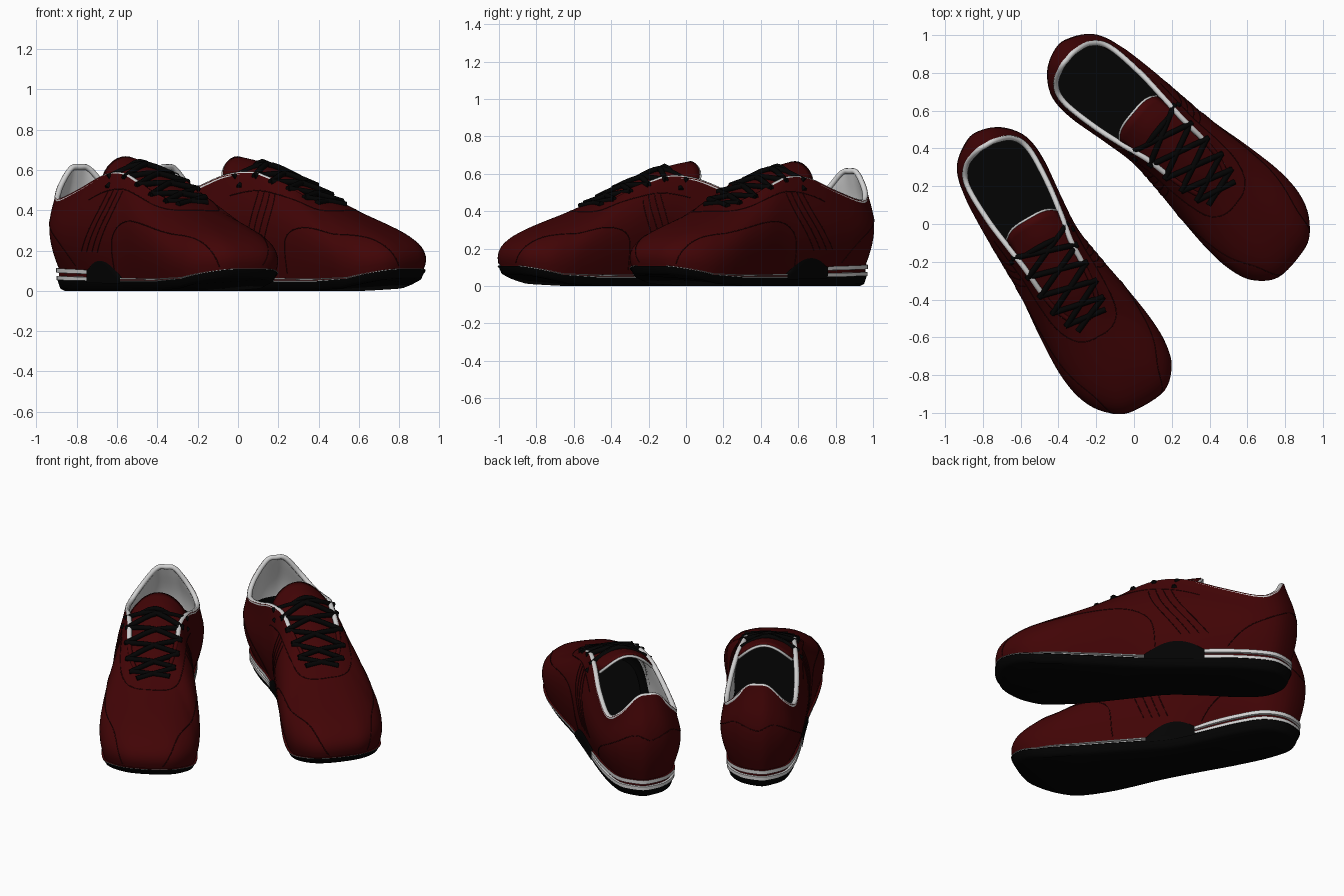
import bpy, bmesh, math
from mathutils import Vector, Matrix

if "Cube" in bpy.data.objects:
    bpy.data.objects.remove(bpy.data.objects["Cube"])


def material(name, rgb):
    m = bpy.data.materials.new(name)
    m.use_nodes = True
    m.diffuse_color = (*rgb, 1)
    m.node_tree.nodes["Principled BSDF"].inputs["Base Color"].default_value = (*rgb, 1)
    return m


RED = material("dark red leather", (0.053, 0.0012, 0.0017))
SEAM = material("seam red", (0.025, 0.001, 0.0015))
WHITE = material("white lining", (0.64, 0.64, 0.64))
BLACK = material("black rubber", (0.001, 0.001, 0.001))

# Stations around the shoe: outline (x, u), then rim of the opening (x, u, z).
# u runs from heel to toe, positive x is the inner side of the foot.
KEYS = [
    (0, -.845, 0, -.775, .622), (.12, -.8, .062, -.77, .61), (.205, -.68, .152, -.73, .51),
    (.215, -.5, .2, -.63, .455), (.195, -.3, .197, -.43, .505), (.188, -.12, .175, -.25, .57),
    (.222, .06, .15, -.1, .585), (.265, .27, .145, .02, .555), (.298, .47, .135, .14, .515),
    (.305, .62, .115, .24, .465), (.275, .745, .08, .29, .443), (.175, .842, .04, .31, .435),
    (0, .857, 0, .315, .435), (-.115, .825, -.045, .305, .437), (-.22, .71, -.09, .265, .45),
    (-.265, .54, -.13, .17, .485), (-.262, .31, -.15, .05, .54), (-.24, .06, -.16, -.08, .58),
    (-.235, -.16, -.18, -.23, .57), (-.235, -.37, -.203, -.42, .505), (-.222, -.58, -.205, -.63, .455),
    (-.18, -.74, -.152, -.73, .51), (-.08, -.83, -.062, -.77, .61)]
N = len(KEYS)
RING = [i / 5 for i in range(N * 5)]


def blend(pts, k, closed):
    """Smooth curve through pts at position k."""
    n = len(pts)
    i = math.floor(k)
    f = k - i
    p = [pts[j % n if closed else max(0, min(n - 1, j))] for j in range(i - 1, i + 3)]
    return [b + f / 2 * (c - a + f * (2 * a - 5 * b + 4 * c - d + f * (3 * (b - c) + d - a)))
            for a, b, c, d in zip(*p)]


def ramp(u, pts):
    """Straight-line lookup in a table sorted by u."""
    if u <= pts[0][0]:
        return pts[0][1]
    for (a, p), (b, q) in zip(pts, pts[1:]):
        if u <= b:
            return p + (q - p) * (u - a) / (b - a)
    return pts[-1][1]


def sole_bottom(u):
    return ramp(u, [(.35, 0), (.6, .012), (.85, .06)])


def rubber_top(u):
    return ramp(u, [(-.85, .055), (-.35, .05), (0, .045), (.4, .045), (.65, .06), (.85, .107)])


def sole_top(u):
    return ramp(u, [(-.85, .115), (-.35, .105), (-.05, .065), (.4, .06), (.65, .068), (.85, .11)])


def tongue_height(u):
    return ramp(u, [(-.31, .66), (-.2, .64), (-.035, .578), (.14, .505), (.32, .41)])


def outline(k):
    """Outline point, its outward direction and the rim point."""
    x, u, rx, ru, rz = blend(KEYS, k, True)
    c = Vector((x, u, 0))
    n = (c - Vector((0, max(-.6, min(.55, u)), 0))).normalized()
    return c, n, Vector((rx, ru, rz))


def tuck(u):
    """How far the sole sits in under the upper."""
    return ramp(u, [(-.85, .02), (.3, .01), (.85, 0)])


def skin(k, t):
    """Point on the upper: t = 0 at the sole, t = 1 at the rim."""
    c, n, r = outline(k)
    z0 = sole_top(c.y)
    h = r.z - z0
    p0 = c - n * (.02 + tuck(c.y))
    p1 = c + n * .05
    p2 = r + (c - r) * .55
    p0.z = z0
    p1.z = z0 + h * ramp(c.y, [(.2, .55), (.65, .48)])
    p2.z = r.z - h * ramp(c.y, [(.2, .28), (.65, .35)])
    s = 1 - t
    return p0 * s**3 + p1 * (3 * s * s * t) + p2 * (3 * s * t * t) + r * t**3


def inset(k, d, height):
    c, n, _ = outline(k)
    p = c - n * (d + tuck(c.y))
    p.z = height(c.y)
    return p


class Shoe:
    def __init__(self, label, side, angle, place):
        self.label, self.side = label, side
        self.matrix = Matrix.Translation(place) @ Matrix.Rotation(math.radians(angle), 4, 'Z')

    def local(self, p):
        return Vector((self.side * p[0], -p[1], p[2]))

    def link(self, name, data, mats):
        ob = bpy.data.objects.new(f"{self.label}_{name}", data)
        for m in mats:
            data.materials.append(m)
        ob.matrix_world = self.matrix
        bpy.context.collection.objects.link(ob)
        return ob

    def loft(self, name, rows, mats, closed=True, index=None, caps=()):
        bm = bmesh.new()
        vs = [[bm.verts.new(self.local(p)) for p in row] for row in rows]
        n = len(rows[0])
        for j in range(len(rows) - 1):
            for i in range(n if closed else n - 1):
                m = (i + 1) % n
                f = bm.faces.new((vs[j][i], vs[j][m], vs[j + 1][m], vs[j + 1][i]))
                f.material_index = index[j] if index else 0
        for j in caps:
            bm.faces.new(vs[j])
        bmesh.ops.recalc_face_normals(bm, faces=bm.faces)
        me = bpy.data.meshes.new(name)
        bm.to_mesh(me)
        bm.free()
        return self.link(name, me, mats)

    def tube(self, name, paths, radius, mat):
        cu = bpy.data.curves.new(name, 'CURVE')
        cu.dimensions = '3D'
        cu.bevel_depth, cu.bevel_resolution, cu.use_fill_caps = radius, 2, True
        for path in paths:
            sp = cu.splines.new('POLY')
            sp.points.add(len(path) - 1)
            for q, p in zip(sp.points, path):
                q.co = (*self.local(p), 1)
            sp.use_smooth = True
        return self.link(name, cu, [mat])

    def build(self):
        # Upper, lining and insole
        self.loft("upper", [[skin(k, j / 16) for k in RING] for j in range(17)], [RED])

        def lined(k, t):
            return skin(k, t) - outline(k)[1] * .016 - Vector((0, 0, .012))
        self.loft("lining", [[lined(k, 1 - j / 11) for k in RING] for j in range(11)],
                  [WHITE, BLACK], index=[0] * 7 + [1] * 3)
        self.loft("insole", [[inset(k, .02, lambda u: .13) for k in RING]], [BLACK], caps=[0])

        # Sole: black rubber below, striped foxing that thins out toward the toe
        def level(f):
            return lambda u: rubber_top(u) + f * (sole_top(u) - rubber_top(u))
        rows = [(.05, sole_bottom), (.028, lambda u: sole_bottom(u) + .012), (.014, rubber_top),
                (.01, level(0)), (.01, level(.33)), (.022, level(.35)),
                (.022, level(.6)), (.008, level(.62)), (.008, level(1)), (.05, level(1))]
        self.loft("sole", [[inset(k, d, z) for k in RING] for d, z in rows],
                  [BLACK, WHITE, RED], index=[0, 0, 0, 1, 1, 2, 1, 1, 2], caps=[0])

        # Arch supports rising from the rubber on both sides
        for name, mid in (("inner_arch", 5), ("outer_arch", 18)):
            rows = [[], [], [], []]
            for i in range(17):
                k = mid + .8 * (i / 8 - 1)
                n = outline(k)[1]
                top = .09 * (1 - (i / 8 - 1)**2)
                rows[0].append(inset(k, .008, lambda u: rubber_top(u) - .01))
                for row, t, d in zip(rows[1:], (0, .6, 1), (.014, .01, .003)):
                    row.append(skin(k, top * t) + n * d)
            self.loft(name, rows, [BLACK], closed=False)

        # Tongue with a white edge
        def tongue(u, s):
            w = ramp(u, [(-.31, .15), (-.1, .16), (.1, .145), (.32, .11)])
            drop = ramp(u, [(-.31, .1), (.05, .05)])
            return Vector((s * w, u + .04 * s**4, tongue_height(u) - drop * s * s))
        cross = [i / 6 - 1 for i in range(13)]
        ob = self.loft("tongue", [[tongue(.32 - .63 * j / 16, s) for s in cross] for j in range(17)],
                       [RED], closed=False)
        mod = ob.modifiers.new("thickness", 'SOLIDIFY')
        mod.thickness, mod.offset = .016, 0
        self.tube("tongue_edge", [[tongue(-.314, s) - Vector((0, 0, .005)) for s in cross]], .008, WHITE)

        # Collar piping and throat edge, set just inside the rim
        def edge(k):
            return skin(k, 1) - outline(k)[1] * .013 - Vector((0, 0, .008))
        self.tube("collar_piping", [[edge(16 + i / 6) for i in range(85)]], .015, WHITE)
        self.tube("throat_edge", [[edge(7 + i / 6) for i in range(55)]], .013, RED)

        # Criss-cross laces
        def lace(a, b, t=.95):
            p, q = skin(a, t), skin(b, t)
            p.z += .006
            q.z += .006
            mid = (p + q) / 2
            mid.z = max(mid.z, tongue_height(mid.y) + .018)
            return [blend([p, mid, q], i / 6, False) for i in range(13)]
        laces = [lace(5.4, 17.7, .82)]
        for i in range(5):
            k = 5.3 + .85 * i
            laces += [lace(k, 22.1 - k), lace(k + .85, 23 - k)]
        self.tube("laces", laces, .015, BLACK)

        # Panel seams, as station and height pairs on the upper
        seams = [[(5, .75), (7, .82), (9, .85), (12, .89), (15, .85), (17, .82), (18.5, .75)],
                 [(17.5, .03), (17.3, .3), (16.5, .46), (15, .5), (13.6, .42), (13, .03)],
                 [(6.7, .03), (6.9, .3), (7.7, .46), (9, .5), (10.6, .42), (11.3, .03)],
                 [(19.4, .03), (20.2, .35), (21.5, .5), (23, .4), (24.5, .5), (26, .35), (27, .03)]]
        for i in range(4):
            d = i * .25
            seams += [[(18.9 - d, .15), (18.1 - d, .5), (17.6 - d, .8)],
                      [(5.1 + d, .15), (5.7 + d, .5), (6.2 + d, .8)]]
        paths = []
        for pts in seams:
            steps = 8 * (len(pts) - 1)
            paths.append([skin(*blend(pts, i / 8, False)) for i in range(steps + 1)])
        self.tube("panel_seams", paths, .0025, SEAM)


Shoe("right_shoe", 1, 30, (-.403, -.243, 0)).build()
Shoe("left_shoe", -1, 50, (.232, .384, 0)).build()

# Smooth shading with crisp sole edges
bpy.ops.object.select_all(action='DESELECT')
for ob in bpy.context.collection.objects:
    if ob.type == 'MESH' and "shoe" in ob.name:
        ob.select_set(True)
        bpy.context.view_layer.objects.active = ob
bpy.ops.object.shade_smooth_by_angle(angle=math.radians(50))
